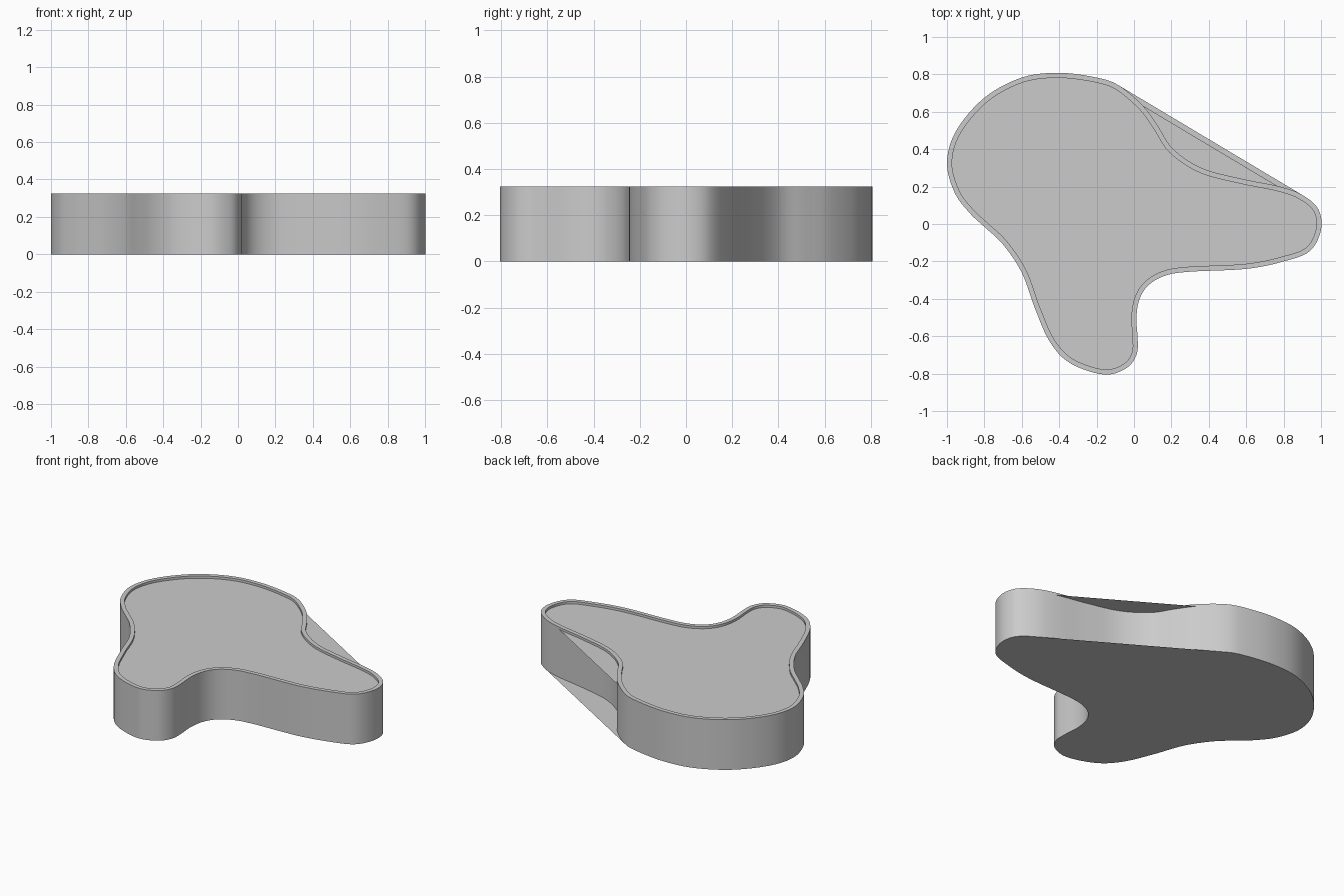
import bpy
import math
from mathutils import Vector

if "Cube" in bpy.data.objects:
    bpy.data.objects.remove(bpy.data.objects["Cube"])

HEIGHT = 0.325     # rim height
SURFACE = 0.31     # recessed top panel height
RIM = 0.027        # rim width
STEPS = 6          # curve samples per control point

# Outline control points, counter-clockwise from the right tip
CONTROL = [Vector(p) for p in [
    (1, -.03), (.985, .08), (.9, .155), (.78, .2), (.56, .245), (.36, .3),
    (.21, .4), (.13, .52), (.05, .63), (-.08, .74), (-.2, .783), (-.4, .808),
    (-.6, .783), (-.8, .675), (-.95, .5), (-1, .33), (-.96, .17), (-.88, .06),
    (-.8, -.015), (-.7, -.11), (-.6, -.26), (-.53, -.45), (-.45, -.63),
    (-.34, -.745), (-.16, -.805), (-.04, -.77), (.013, -.7), (.02, -.62),
    (.013, -.5), (.03, -.4), (.08, -.325), (.17, -.275), (.3, -.255),
    (.6, -.24), (.8, -.2), (.94, -.145)]]


def smooth_loop(pts):
    out, n = [], len(pts)
    for i in range(n):
        a, b, c, d = (pts[(i + k) % n] for k in (-1, 0, 1, 2))
        for s in range(STEPS):
            t = s / STEPS
            out.append(0.5 * (2 * b + (c - a) * t + (2 * a - 5 * b + 4 * c - d) * t * t
                              + (3 * b - a - 3 * c + d) * t ** 3))
    return out


def inset(loop, dist):
    out = []
    for i, p in enumerate(loop):
        t = (loop[(i + 1) % len(loop)] - loop[i - 1]).normalized()
        out.append(p + Vector((-t.y, t.x)) * dist)
    return out


def bridge_notch(loop):
    # Replace the upper right notch by its straight chord
    end = 12 * STEPS
    span = []
    for p in loop[:end]:
        while len(span) > 1 and (span[-1] - span[-2]).cross(p - span[-1]) <= 0:
            span.pop()
        span.append(p)
    return span + loop[end:]


def make_object(name, verts, faces):
    mesh = bpy.data.meshes.new(name)
    mesh.from_pydata(verts, [], faces)
    mesh.update()
    obj = bpy.data.objects.new(name, mesh)
    bpy.context.collection.objects.link(obj)
    return obj


outer = smooth_loop(CONTROL)
inner = inset(outer, RIM)
n = len(outer)

# Side wall, flat rim and small inner step
rings = [(outer, 0), (outer, HEIGHT), (inner, HEIGHT), (inner, SURFACE)]
verts = [(p.x, p.y, z) for loop, z in rings for p in loop]
faces = [(r * n + i, r * n + (i + 1) % n, (r + 1) * n + (i + 1) % n, (r + 1) * n + i)
         for r in range(3) for i in range(n)]
wall = make_object("side_wall_and_rim", verts, faces)
bpy.context.view_layer.objects.active = wall
wall.select_set(True)
bpy.ops.object.shade_smooth_by_angle(angle=math.radians(35))

# Recessed top panel and base, both spanning the notch
top = bridge_notch(inner)
make_object("top_panel", [(p.x, p.y, SURFACE) for p in top], [tuple(range(len(top)))])
base = bridge_notch(outer)
make_object("base_panel", [(p.x, p.y, 0) for p in base], [tuple(reversed(range(len(base))))])
